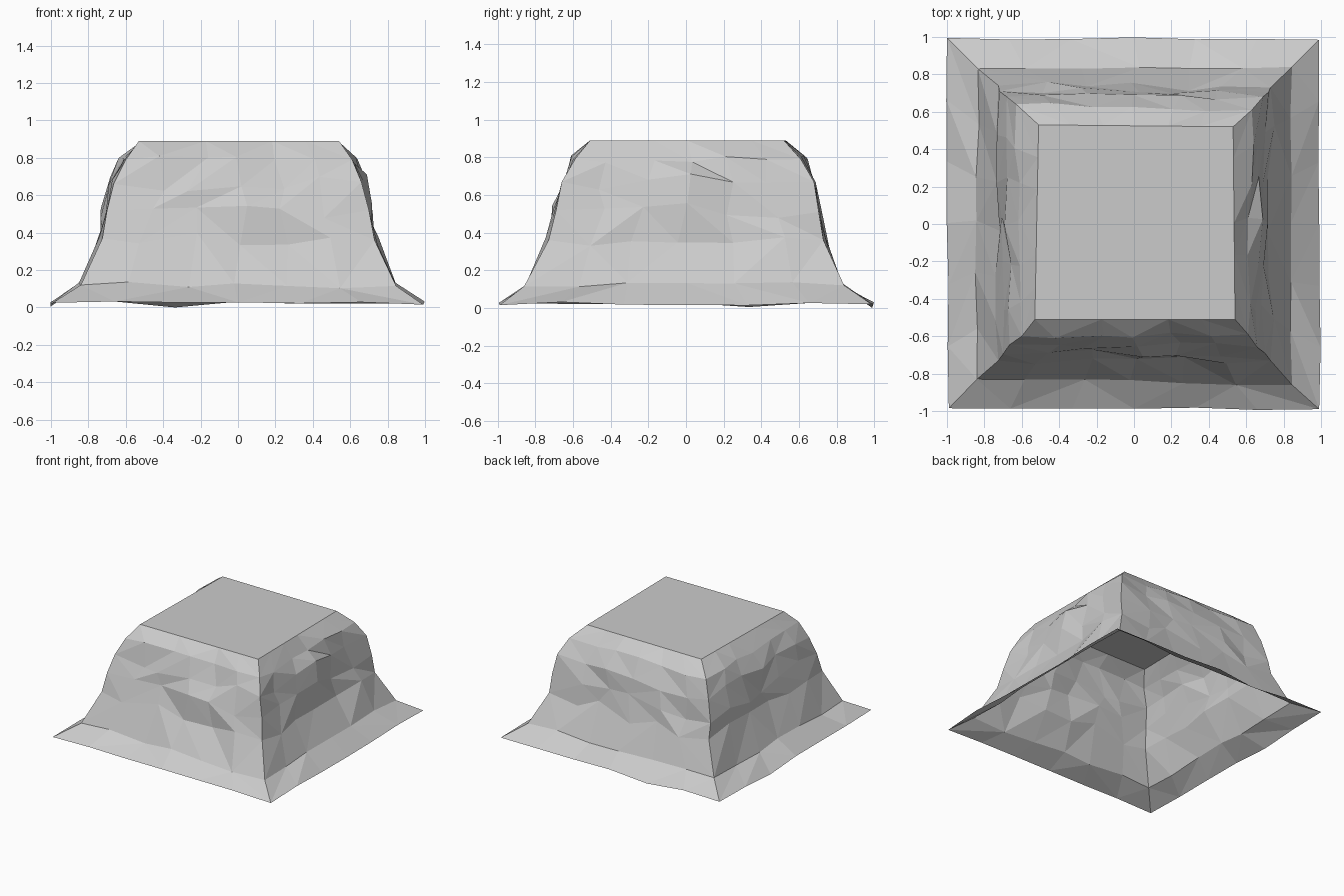
import bpy, bmesh, random
from mathutils import Vector

if "Cube" in bpy.data.objects:
    bpy.data.objects.remove(bpy.data.objects["Cube"])

random.seed(11)
N = 6  # segments per side

# Corner points of each level, in order: front-left, front-right, back-right, back-left (x, y, z)
levels = [
    ((-.99, -.985, .025), (.99, -.99, .025), (.99, .985, .02), (-1.0, .995, .03)),
    ((-.84, -.83, .12), (.845, -.86, .115), (.845, .84, .12), (-.835, .83, .12)),
    ((-.725, -.73, .37), (.73, -.73, .36), (.73, .73, .36), (-.725, .74, .37)),
    ((-.70, -.695, .52), (.70, -.69, .52), (.72, .705, .51), (-.72, .71, .49)),
    ((-.665, -.645, .66), (.66, -.66, .67), (.69, .68, .67), (-.68, .68, .66)),
    ((-.60, -.60, .79), (.61, -.59, .79), (.63, .61, .79), (-.63, .64, .80)),
    ((-.53, -.51, .89), (.54, -.51, .89), (.53, .52, .89), (-.51, .53, .89)),
]
# Roughness of each level: along the side, outward, vertical
rough = [(0, .008, .008), (.03, .012, .018), (.05, .022, .05), (.05, .025, .05),
         (.05, .022, .045), (.04, .015, .02), (0, 0, 0)]
normals = [Vector((0, -1, 0)), Vector((1, 0, 0)), Vector((0, 1, 0)), Vector((-1, 0, 0))]

bm = bmesh.new()
rings = []
for corners, (along, out, up) in zip(levels, rough):
    ring = []
    for s in range(4):
        a, b = Vector(corners[s]), Vector(corners[(s + 1) % 4])
        tangent = (b - a).normalized()
        for i in range(N):
            p = a.lerp(b, i / N)
            if i:
                p += tangent * random.uniform(-along, along)
                p += normals[s] * random.uniform(-out, out)
                p.z += random.uniform(-up, up)
            ring.append(bm.verts.new(p))
    rings.append(ring)

# Low dips in the rim
for s, i in ((2, 4), (1, 0), (3, 2)):
    rings[0][s * N + i].co.z = .005 if i else .015
rings[0][2 * N + 4].co.z = 0

# Rock walls, split into facets with varied diagonals
for low, high in zip(rings, rings[1:]):
    n = len(low)
    for i in range(n):
        a, b, c, d = low[i], low[(i + 1) % n], high[(i + 1) % n], high[i]
        if random.random() < .5:
            bm.faces.new((a, b, c))
            bm.faces.new((a, c, d))
        else:
            bm.faces.new((a, b, d))
            bm.faces.new((b, c, d))

# Flat plateau; the underside stays open
bm.faces.new(rings[-1])

mesh = bpy.data.meshes.new("rock_plateau")
bm.to_mesh(mesh)
bm.free()
bpy.context.collection.objects.link(bpy.data.objects.new("rock_plateau", mesh))
